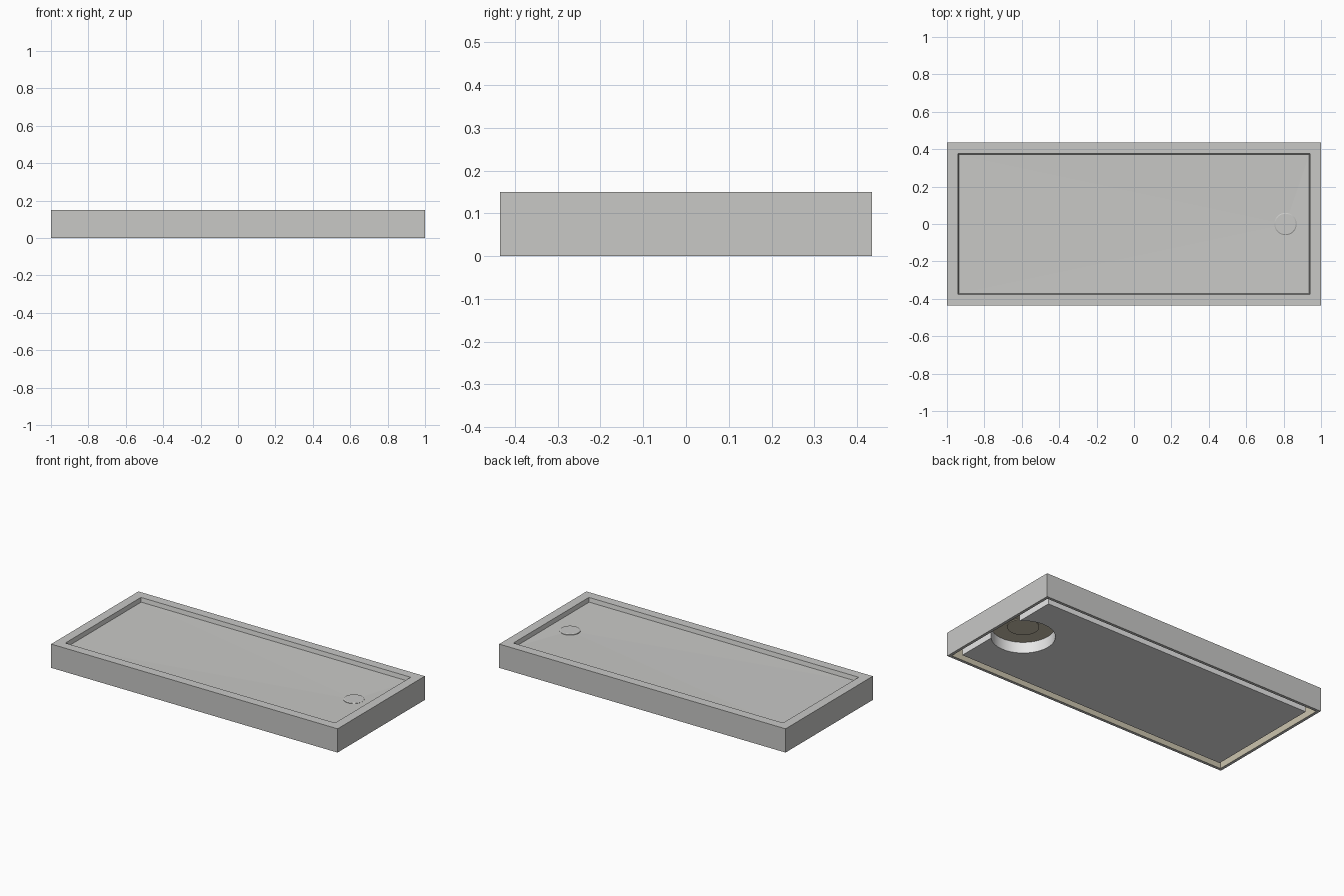
import bpy, bmesh, math

cube = bpy.data.objects.get("Cube")
if cube:
    bpy.data.objects.remove(cube, do_unlink=True)

HX, HY, TOP = 1.0, 0.435, 0.15      # half length, half width, height
DRAIN_X, UNDER = 0.81, 0.07         # drain position, underside level of the tray


def material(name, rgb):
    m = bpy.data.materials.new(name)
    m.use_nodes = True
    m.diffuse_color = (*rgb, 1)
    m.node_tree.nodes["Principled BSDF"].inputs["Base Color"].default_value = (*rgb, 1)
    return m


grey = material("light grey", (0.58, 0.58, 0.565))
beige = material("warm beige", (0.60, 0.55, 0.42))
white = material("foam white", (0.80, 0.80, 0.80))


def finish(bm, name, *mats):
    bmesh.ops.recalc_face_normals(bm, faces=bm.faces)
    mesh = bpy.data.meshes.new(name)
    bm.to_mesh(mesh)
    bm.free()
    for m in mats:
        mesh.materials.append(m)
    ob = bpy.data.objects.new(name, mesh)
    bpy.context.collection.objects.link(ob)
    return ob


def rect(bm, inset, z):
    x, y = HX - inset, HY - inset
    return [bm.verts.new((sx * x, sy * y, z)) for sx, sy in ((-1, -1), (1, -1), (1, 1), (-1, 1))]


def bridge(bm, a, b, mat=0):
    for i in range(len(a)):
        j = (i + 1) % len(a)
        bm.faces.new((a[i], a[j], b[j], b[i])).material_index = mat


# Tray: underside, skirt, rim and recessed floor falling gently to the drain
bm = bmesh.new()
rings = [rect(bm, i, z) for i, z in (
    (0.018, UNDER), (0.018, 0), (0, 0), (0, TOP), (0.058, TOP), (0.064, 0.124))]
bm.faces.new(rings[0]).material_index = 1
for k, (a, b) in enumerate(zip(rings, rings[1:])):
    bridge(bm, a, b, 1 if k == 0 else 0)
low = bm.verts.new((DRAIN_X, 0, 0.118))
edge = rings[-1]
for i in range(4):
    bm.faces.new((edge[i], edge[(i + 1) % 4], low))
finish(bm, "shower_tray", grey, beige)

# Drain cover: low round cap with a softened edge
bm = bmesh.new()
prev = None
for r, z in ((0.06, 0.11), (0.06, 0.122), (0.055, 0.125)):
    ring = [bm.verts.new((DRAIN_X + r * math.cos(math.tau * i / 48),
                          r * math.sin(math.tau * i / 48), z)) for i in range(48)]
    if prev:
        bridge(bm, prev, ring)
    else:
        bm.faces.new(ring)
    prev = ring
bm.faces.new(prev)
finish(bm, "drain_cover", grey)

# Foam support block, with a round drain cut-out open to its right-hand end
bm = bmesh.new()
bx, by, radius = HX - 0.06, HY - 0.06, 0.18
start = math.acos((bx - DRAIN_X) / radius)
steps = 48
outline = [(bx, by), (-bx, by), (-bx, -by), (bx, -by)]
for i in range(steps + 1):
    a = -start - (math.tau - 2 * start) * i / steps
    outline.append((DRAIN_X + radius * math.cos(a), radius * math.sin(a)))
bottom = [bm.verts.new((x, y, 0.001)) for x, y in outline]
top = [bm.verts.new((x, y, UNDER)) for x, y in outline]
bm.faces.new(bottom)
bridge(bm, bottom, top)
block = finish(bm, "support_block", white)

# Round drain outlet on the underside
bm = bmesh.new()
bmesh.ops.create_cone(bm, cap_ends=True, segments=48, radius1=0.09, radius2=0.09, depth=0.006)
bmesh.ops.translate(bm, verts=bm.verts, vec=(DRAIN_X, 0, UNDER - 0.002))
outlet = finish(bm, "drain_outlet", beige)

# Smooth the round parts while keeping corners sharp
bpy.ops.object.select_all(action="DESELECT")
for name in ("drain_cover", "support_block", "drain_outlet"):
    ob = bpy.data.objects[name]
    ob.select_set(True)
    bpy.context.view_layer.objects.active = ob
bpy.ops.object.shade_smooth_by_angle(angle=math.radians(30))
